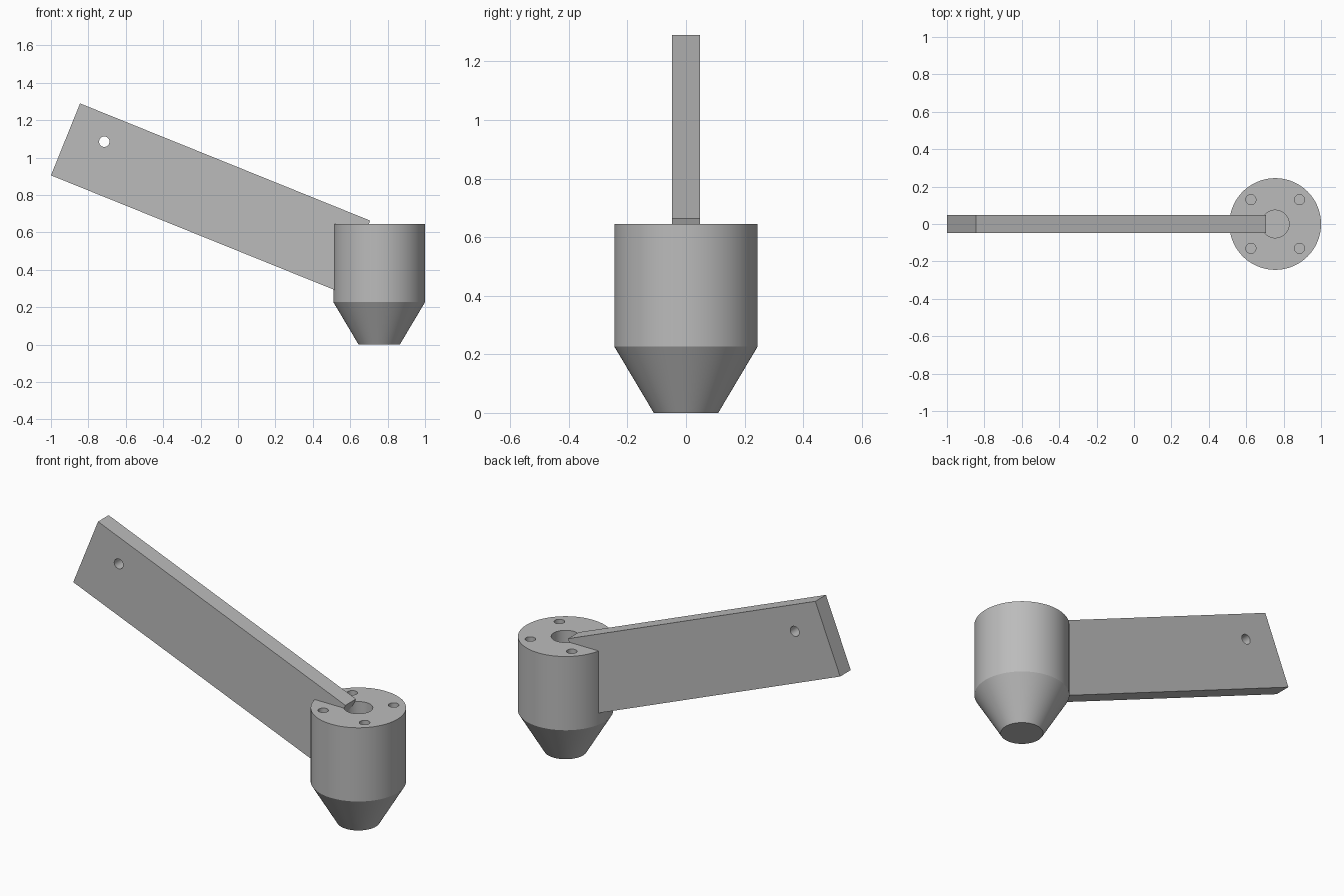
import bpy, bmesh
from math import radians, pi, sin, cos
from mathutils import Matrix, Vector

default = bpy.data.objects.get("Cube")
if default:
    bpy.data.objects.remove(default, do_unlink=True)

# Single plain grey
grey = bpy.data.materials.new("mid_grey")
colour = (0.5, 0.5, 0.5, 1)
grey.diffuse_color = colour
grey.use_nodes = True
grey.node_tree.nodes["Principled BSDF"].inputs["Base Color"].default_value = colour

CENTRE_X, RADIUS, TOP = 0.755, 0.245, 0.645


def add_object(name, bm):
    bmesh.ops.recalc_face_normals(bm, faces=bm.faces)
    mesh = bpy.data.meshes.new(name)
    bm.to_mesh(mesh)
    bm.free()
    mesh.materials.append(grey)
    obj = bpy.data.objects.new(name, mesh)
    bpy.context.collection.objects.link(obj)
    return obj


def make_active(obj):
    bpy.ops.object.select_all(action="DESELECT")
    obj.select_set(True)
    bpy.context.view_layer.objects.active = obj


def drill(obj, placements, radius, depth):
    """Cut round holes at the given matrices, then shade the part."""
    bm = bmesh.new()
    for m in placements:
        bmesh.ops.create_cone(bm, cap_ends=True, segments=32, radius1=radius,
                              radius2=radius, depth=depth, matrix=m)
    cutter = add_object("hole_cutter", bm)
    cutter.hide_render = True
    mod = obj.modifiers.new("holes", "BOOLEAN")
    mod.operation, mod.solver, mod.object = "DIFFERENCE", "EXACT", cutter
    make_active(obj)
    bpy.ops.object.modifier_apply(modifier=mod.name)
    bpy.data.objects.remove(cutter, do_unlink=True)
    bpy.ops.object.shade_smooth_by_angle(angle=radians(25))


# Socket: turned profile with a tapered foot and a central blind bore
profile = [(0, 0), (0.11, 0), (RADIUS, 0.227), (RADIUS, TOP),
           (0.074, TOP), (0.074, 0.227), (0, 0.227)]
bm = bmesh.new()
verts = [bm.verts.new((r, 0, z)) for r, z in profile]
edges = [bm.edges.new(pair) for pair in zip(verts, verts[1:])]
bmesh.ops.spin(bm, geom=verts + edges, cent=(0, 0, 0), axis=(0, 0, 1),
               angle=2 * pi, steps=96, use_merge=True)
bmesh.ops.remove_doubles(bm, verts=bm.verts, dist=0.0001)
bmesh.ops.translate(bm, verts=bm.verts, vec=(CENTRE_X, 0, 0))
socket = add_object("socket", bm)

# Four screw holes around the bore
holes = [Matrix.Translation((CENTRE_X + sx * 0.13, sy * 0.13, TOP))
         for sx in (-1, 1) for sy in (-1, 1)]
drill(socket, holes, 0.027, 0.4)

# Sloping flat arm, set into the socket
LENGTH, WIDTH, THICK = 1.673, 0.415, 0.095
tilt = radians(22)
along = Vector((cos(tilt), 0, -sin(tilt)))
across = Vector((sin(tilt), 0, cos(tilt)))
middle = Vector((-1, 0, 0.905)) + along * LENGTH / 2 + across * WIDTH / 2
bm = bmesh.new()
bmesh.ops.create_cube(bm, size=1)
bmesh.ops.scale(bm, verts=bm.verts, vec=(LENGTH, THICK, WIDTH))
bm.transform(Matrix.Translation(middle) @ Matrix.Rotation(tilt, 4, "Y"))
arm = add_object("arm", bm)

# Pivot hole through the raised end of the arm
pivot = Matrix.Translation((-0.715, 0, 1.085)) @ Matrix.Rotation(pi / 2, 4, "X")
drill(arm, [pivot], 0.028, 0.3)
